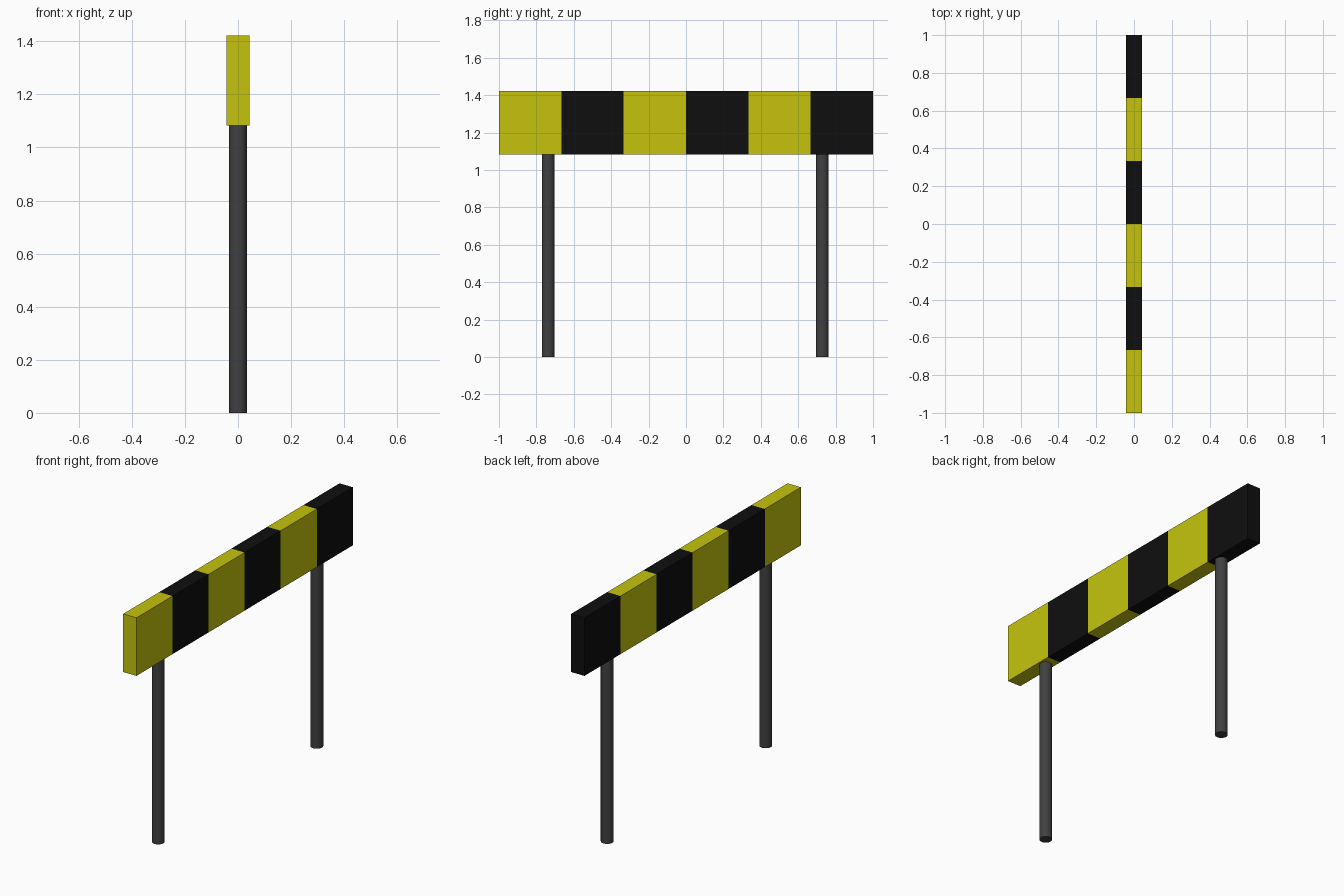
import bpy, bmesh

if "Cube" in bpy.data.objects:
    bpy.data.objects.remove(bpy.data.objects["Cube"])

BOTTOM, TOP = 1.082, 1.422
HALF_DEPTH = 0.043
STRIPES = 6


def material(name, rgb):
    m = bpy.data.materials.new(name)
    m.diffuse_color = (*rgb, 1.0)
    m.use_nodes = True
    m.node_tree.nodes["Principled BSDF"].inputs["Base Color"].default_value = m.diffuse_color
    return m


yellow = material("yellow_paint", (0.56, 0.55, 0.004))
black = material("black_paint", (0.0045, 0.0045, 0.0045))
dark_grey = material("dark_grey_metal", (0.052, 0.052, 0.052))

# Striped board: one box cut into equal bands along y
bm = bmesh.new()
bmesh.ops.create_cube(bm, size=1)
for v in bm.verts:
    v.co.x *= 2 * HALF_DEPTH
    v.co.y *= 2
    v.co.z = (BOTTOM + TOP) / 2 + v.co.z * (TOP - BOTTOM)
long_edges = [e for e in bm.edges if abs(e.verts[0].co.y - e.verts[1].co.y) > 1]
bmesh.ops.subdivide_edges(bm, edges=long_edges, cuts=STRIPES - 1, use_grid_fill=True)
for f in bm.faces:
    y = f.calc_center_median().y
    band = min(STRIPES - 1, int((y + 1) / 2 * STRIPES))
    f.material_index = band % 2
mesh = bpy.data.meshes.new("striped_board")
bm.to_mesh(mesh)
bm.free()
mesh.materials.append(yellow)
mesh.materials.append(black)
board = bpy.data.objects.new("striped_board", mesh)
bpy.context.collection.objects.link(board)

# Round posts under the board
for name, y in (("front_post", -0.737), ("back_post", 0.729)):
    bpy.ops.mesh.primitive_cylinder_add(
        vertices=32, radius=0.034, depth=BOTTOM, location=(0, y, BOTTOM / 2))
    post = bpy.context.object
    post.name = name
    post.data.materials.append(dark_grey)
    bpy.ops.object.shade_smooth_by_angle()
